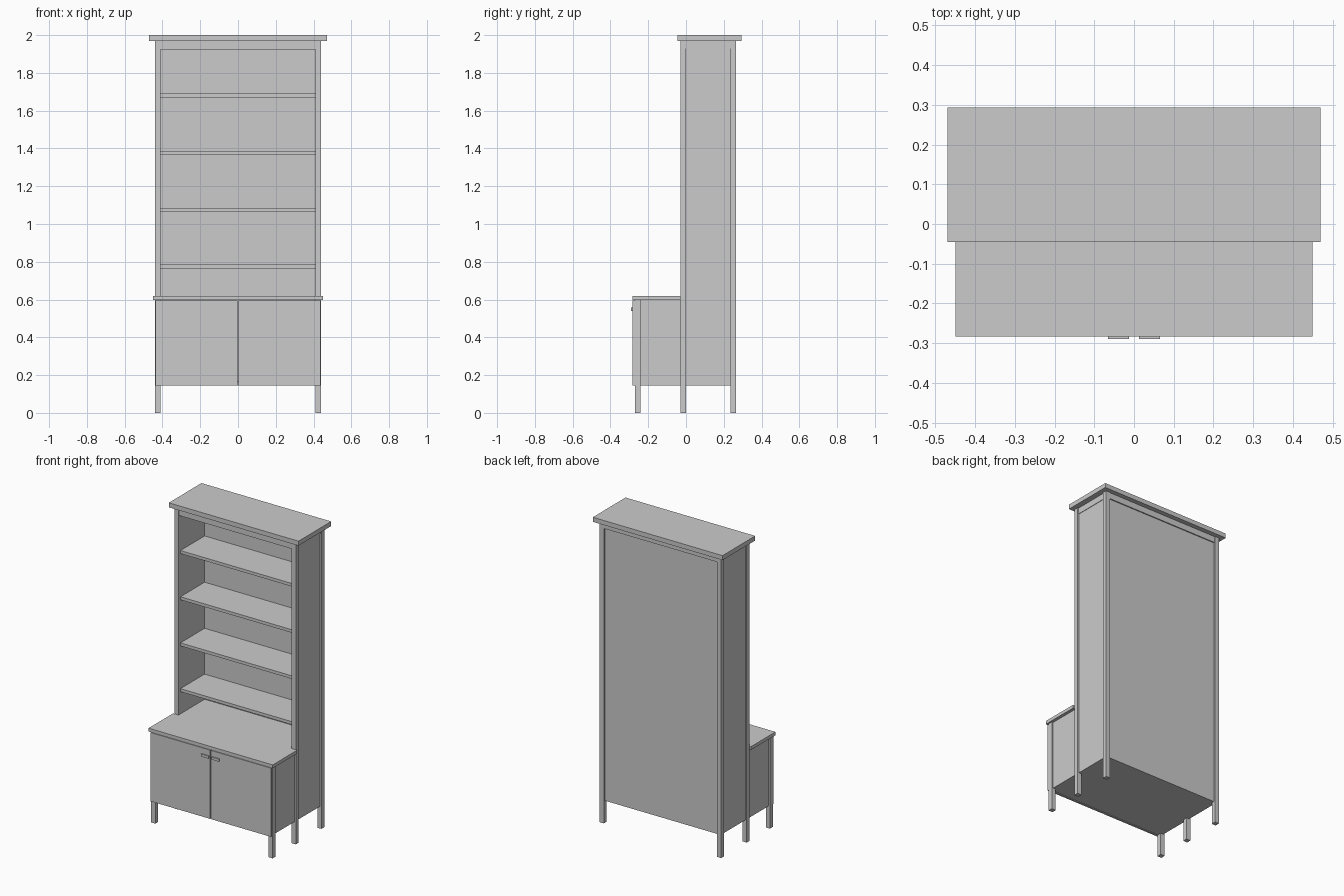
import bpy
import bmesh

cube = bpy.data.objects.get("Cube")
if cube:
    bpy.data.objects.remove(cube, do_unlink=True)

# Single painted finish
paint = bpy.data.materials.new("grey paint")
paint.use_nodes = True
GREY = (0.6, 0.6, 0.6, 1)
paint.diffuse_color = GREY
paint.node_tree.nodes["Principled BSDF"].inputs["Base Color"].default_value = GREY


def box(name, x, y, z):
    """Flat-faced board spanning the given (low, high) ranges."""
    bm = bmesh.new()
    bmesh.ops.create_cube(bm, size=1)
    for v in bm.verts:
        v.co = [r[0] if c < 0 else r[1] for c, r in zip(v.co, (x, y, z))]
    mesh = bpy.data.meshes.new(name)
    bm.to_mesh(mesh)
    bm.free()
    mesh.materials.append(paint)
    obj = bpy.data.objects.new(name, mesh)
    bpy.context.collection.objects.link(obj)
    return obj


def pair(name, x, y, z):
    """Board on the left (+x) and its mirror on the right."""
    box("left_" + name, x, y, z)
    box("right_" + name, (-x[1], -x[0]), y, z)


def wide(half):
    return (-half, half)


OUTER, INNER = 0.44, 0.41
BASE, COUNTER, TOP = 0.145, 0.62, 1.97
UNDER = 0.598
FRONT, MID, BACK = (-0.27, -0.24), (-0.03, 0.0), (0.235, 0.265)

# Legs and full-height posts
pair("front_leg", (INNER, OUTER), FRONT, (0, UNDER))
pair("middle_post", (INNER, OUTER), MID, (0, TOP))
pair("back_post", (INNER, OUTER), BACK, (0, TOP))

# Side panels set in between the posts
pair("cabinet_side", (INNER, 0.43), (FRONT[1], MID[0]), (BASE, UNDER))
pair("hutch_side", (INNER, 0.43), (MID[1], BACK[0]), (BASE, 1.93))
pair("top_side_rail", (INNER, 0.433), (MID[1], BACK[0]), (1.93, TOP))

# Back panel, rails and cabinet floor
box("back_panel", wide(INNER), (0.24, 0.255), (BASE, 1.93))
box("top_back_rail", wide(INNER), (0.24, 0.262), (1.93, TOP))
box("top_front_rail", wide(INNER), (-0.025, -0.005), (1.925, TOP))
box("cabinet_floor", wide(0.43), (-0.265, 0.255), (BASE, 0.165))

# Counter, its continuation into the hutch, and the cornice
box("counter", wide(0.45), (-0.283, MID[0]), (UNDER, COUNTER))
box("hutch_floor", wide(INNER), (MID[0], 0.24), (UNDER, COUNTER))
box("cornice", wide(0.47), (-0.045, 0.293), (TOP, 2.0))

# Open shelves
for i, z in enumerate((0.765, 1.065, 1.367, 1.67)):
    box(f"shelf_{i + 1}", wide(INNER), (-0.01, 0.24), (z, z + 0.02))

# Doors with bar handles
pair("door", (0.003, 0.437), (-0.283, -0.27), (BASE, 0.595))
pair("handle", (0.012, 0.065), (-0.29, -0.283), (0.54, 0.557))
